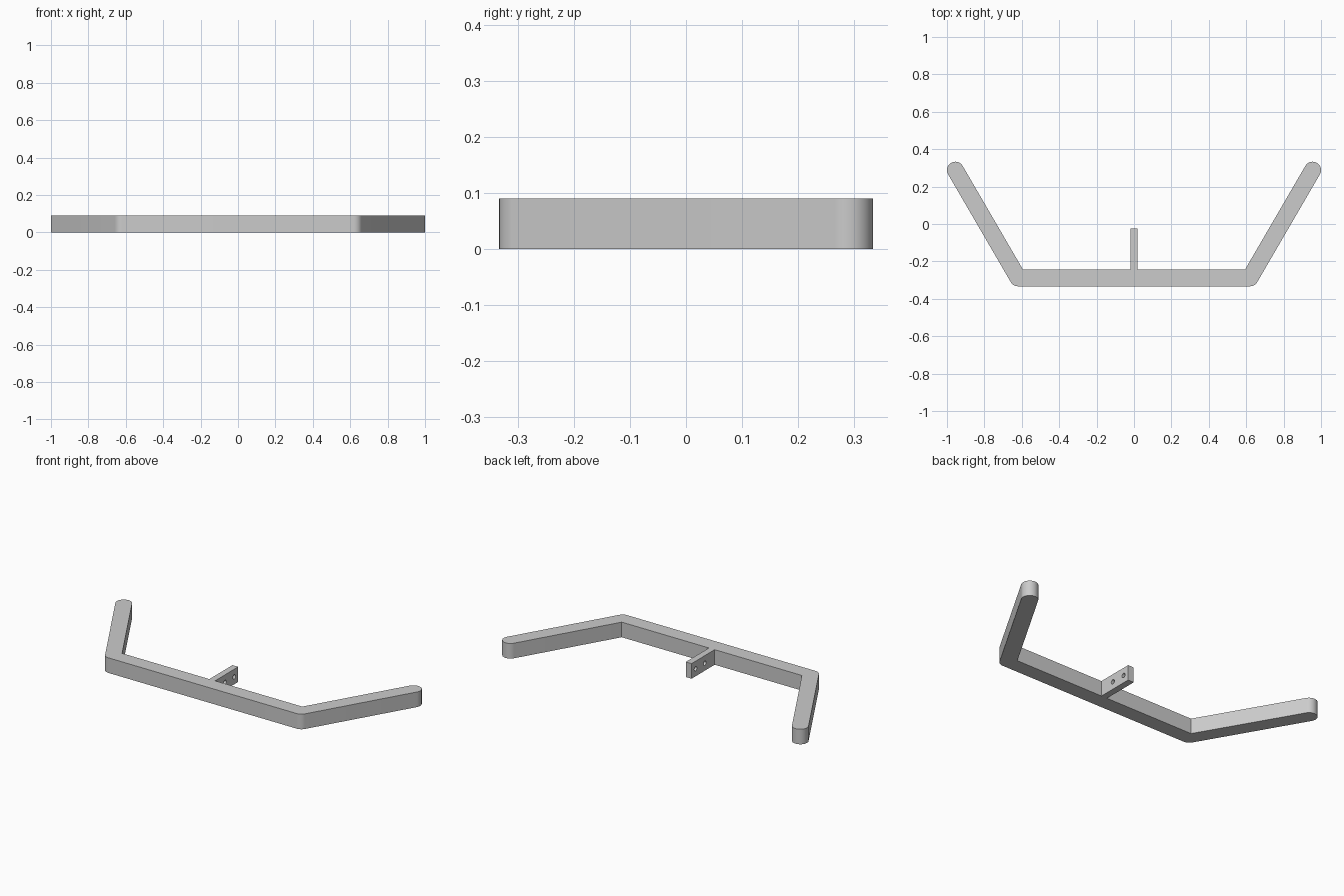
import bpy
import bmesh
from math import cos, sin, tan, radians, pi
from mathutils import Vector

cube = bpy.data.objects.get("Cube")
if cube:
    bpy.data.objects.remove(cube, do_unlink=True)

HEIGHT = 0.09
R = 0.045                       # half width of the bar
BEND = radians(60)              # arm angle from the crossbar
CORNER = Vector((0.62, -0.288))
TIP = Vector((0.955, 0.288))
TAB_HALF, TAB_END = 0.019, -0.025

grey = bpy.data.materials.new("plain_grey")
grey.use_nodes = True
colour = (0.6, 0.6, 0.6, 1)
grey.diffuse_color = colour
grey.node_tree.nodes["Principled BSDF"].inputs["Base Color"].default_value = colour


def arc(centre, start, end, steps):
    """Points of an arc with the bar's half width as radius."""
    angles = [start + (end - start) * i / steps for i in range(steps + 1)]
    return [centre + R * Vector((cos(a), sin(a))) for a in angles]


# Right half of the plan outline, from the front centre round to the tab end
inner = CORNER + Vector((-R * tan(BEND / 2), R))
half = arc(CORNER, -pi / 2, BEND - pi / 2, 10)
half += arc(TIP, BEND - pi / 2, BEND + pi / 2, 24)
half += [inner, Vector((TAB_HALF, inner.y)), Vector((TAB_HALF, TAB_END))]
outline = half + [Vector((-p.x, p.y)) for p in reversed(half)]

# Bent bar with its mounting tab, extruded upward
bm = bmesh.new()
base = bm.faces.new([bm.verts.new((p.x, p.y, 0)) for p in outline])
top = bmesh.ops.extrude_face_region(bm, geom=[base])["geom"]
bmesh.ops.translate(bm, vec=(0, 0, HEIGHT),
                    verts=[v for v in top if isinstance(v, bmesh.types.BMVert)])
bmesh.ops.recalc_face_normals(bm, faces=bm.faces)
mesh = bpy.data.meshes.new("bent_bar")
bm.to_mesh(mesh)
bm.free()
mesh.materials.append(grey)
bar = bpy.data.objects.new("bent_bar", mesh)
bpy.context.collection.objects.link(bar)

# Two bolt holes drilled sideways through the tab
for y in (-0.063, -0.15):
    bpy.ops.mesh.primitive_cylinder_add(vertices=24, radius=0.013, depth=0.2,
                                        location=(0, y, HEIGHT / 2),
                                        rotation=(0, pi / 2, 0))
    drill = bpy.context.object
    drill.name = "hole_cutter"
    drill.hide_render = True
    drill.data.materials.append(grey)
    cut = bar.modifiers.new("bolt_hole", "BOOLEAN")
    cut.operation = "DIFFERENCE"
    cut.solver = "EXACT"
    cut.object = drill
    bpy.context.view_layer.objects.active = bar
    bpy.ops.object.modifier_apply(modifier=cut.name)
    bpy.data.objects.remove(drill, do_unlink=True)

# Smooth rounded ends, sharp edges elsewhere
bpy.ops.object.select_all(action="DESELECT")
bar.select_set(True)
bpy.context.view_layer.objects.active = bar
bpy.ops.object.shade_smooth_by_angle(angle=radians(30))
